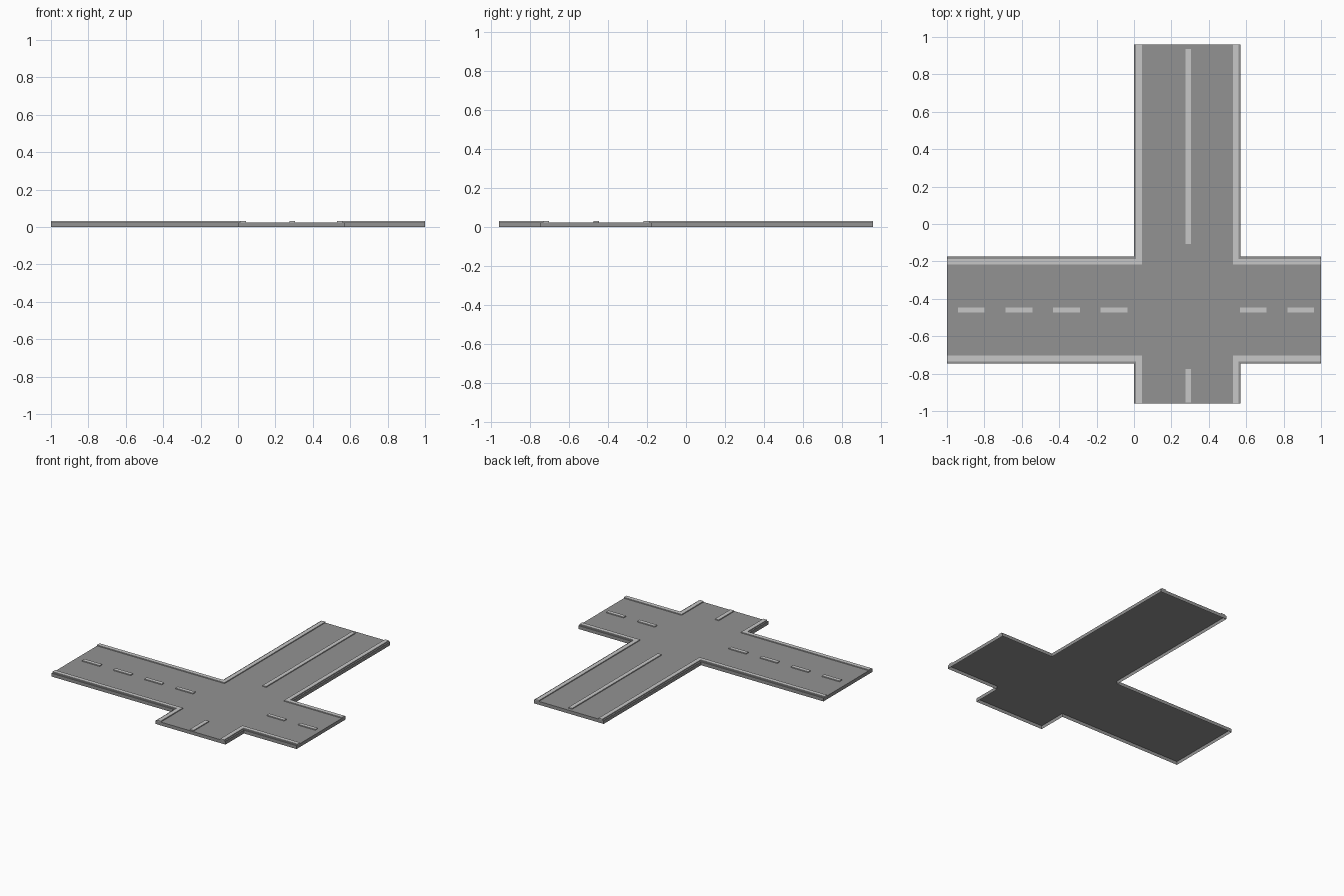
import bpy, bmesh

if "Cube" in bpy.data.objects:
    bpy.data.objects.remove(bpy.data.objects["Cube"])

CX, CY = 0.285, -0.46        # crossing centre
HALF = 0.285                 # half road width
X0, X1, Y0, Y1 = -1.0, 1.0, -0.96, 0.96
ROAD_TOP, LINE_TOP = 0.025, 0.032


def material(name, v):
    m = bpy.data.materials.new(name)
    m.diffuse_color = (v, v, v, 1)
    m.use_nodes = True
    m.node_tree.nodes["Principled BSDF"].inputs["Base Color"].default_value = m.diffuse_color
    return m


asphalt = material("asphalt_gray", 0.29)
paint = material("line_light_gray", 0.57)


def shell(name, pts, z0, z1, mat):
    """Extruded outline with a top and walls, open underneath."""
    area = sum(a[0] * b[1] - b[0] * a[1] for a, b in zip(pts, pts[1:] + pts[:1]))
    if area < 0:
        pts = pts[::-1]
    bm = bmesh.new()
    low = [bm.verts.new((x, y, z0)) for x, y in pts]
    top = [bm.verts.new((x, y, z1)) for x, y in pts]
    bm.faces.new(top)
    n = len(pts)
    for i in range(n):
        j = (i + 1) % n
        bm.faces.new((low[i], low[j], top[j], top[i]))
    me = bpy.data.meshes.new(name)
    bm.to_mesh(me)
    bm.free()
    me.materials.append(mat)
    ob = bpy.data.objects.new(name, me)
    bpy.context.collection.objects.link(ob)


def strip(name, x0, x1, y0, y1):
    shell(name, [(x0, y0), (x1, y0), (x1, y1), (x0, y1)], ROAD_TOP, LINE_TOP, paint)


# Cross-shaped road slab
l, r, b, t = CX - HALF, CX + HALF, CY - HALF, CY + HALF
shell("road_slab", [(X0, b), (l, b), (l, Y0), (r, Y0), (r, b), (X1, b),
                    (X1, t), (r, t), (r, Y1), (l, Y1), (l, t), (X0, t)],
      0, ROAD_TOP, asphalt)

# L-shaped edge line at each corner of the crossing
IN, OUT = 0.243, 0.274
for sx, ex in ((-1, X0), (1, X1)):
    for sy, ey in ((-1, Y0), (1, Y1)):
        xi, xo = CX + sx * IN, CX + sx * OUT
        yi, yo = CY + sy * IN, CY + sy * OUT
        shell("edge_line", [(xi, yi), (ex, yi), (ex, yo), (xo, yo), (xo, ey), (xi, ey)],
              ROAD_TOP, LINE_TOP, paint)

# Dashes along the side-to-side road
for x in (-0.94, -0.686, -0.432, -0.178, 0.567, 0.821):
    strip("lane_dash", x, x + 0.142, CY - 0.014, CY + 0.014)

# Solid centre lines along the other road
for y0, y1 in ((-0.107, 0.935), (-0.955, -0.775)):
    strip("centre_line", CX - 0.01, CX + 0.02, y0, y1)
